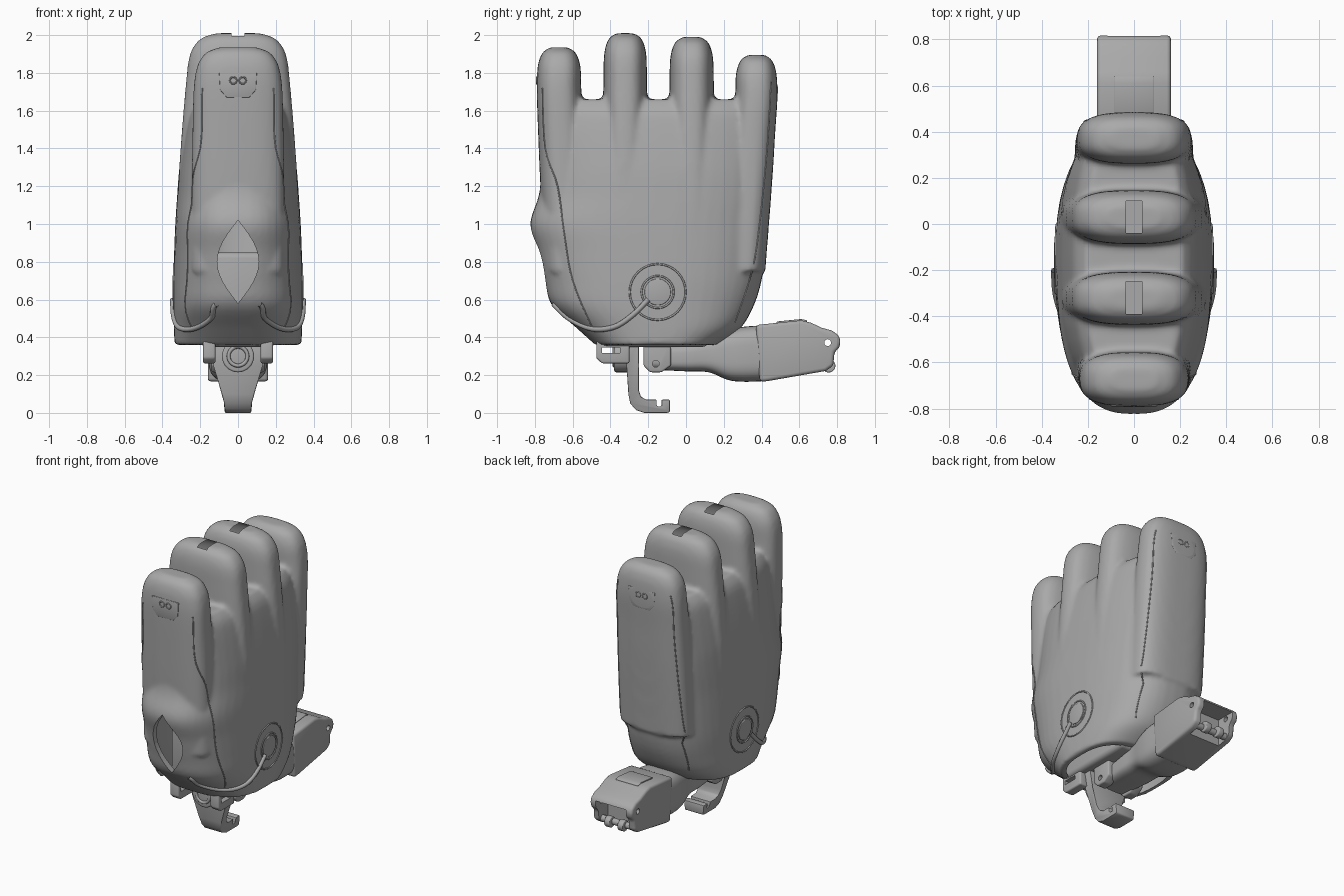
import bpy, bmesh, math
from mathutils import Vector

if "Cube" in bpy.data.objects:
    bpy.data.objects.remove(bpy.data.objects["Cube"])

grey = bpy.data.materials.new("mid_grey")
grey.use_nodes = True
grey.diffuse_color = (0.4, 0.4, 0.4, 1)
grey.node_tree.nodes["Principled BSDF"].inputs["Base Color"].default_value = (0.4, 0.4, 0.4, 1)


def finish(name, bm):
    bmesh.ops.recalc_face_normals(bm, faces=bm.faces[:])
    me = bpy.data.meshes.new(name)
    bm.to_mesh(me)
    bm.free()
    ob = bpy.data.objects.new(name, me)
    bpy.context.collection.objects.link(ob)
    me.materials.append(grey)
    return ob


def activate(ob):
    bpy.ops.object.select_all(action='DESELECT')
    ob.select_set(True)
    bpy.context.view_layer.objects.active = ob


def smooth(ob, angle=35):
    activate(ob)
    bpy.ops.object.shade_smooth_by_angle(angle=math.radians(angle))


def modify(ob, kind, **settings):
    activate(ob)
    mod = ob.modifiers.new(kind.lower(), kind)
    for k, v in settings.items():
        setattr(mod, k, v)
    bpy.ops.object.modifier_apply(modifier=mod.name)


def cut(ob, cutter):
    modify(ob, 'BOOLEAN', operation='DIFFERENCE', solver='EXACT', object=cutter)
    bpy.data.objects.remove(cutter)


def spline(rows, n=5):
    """Smooth resampling of a list of number tuples."""
    out = []
    for i in range(len(rows) - 1):
        p = [rows[max(0, min(len(rows) - 1, i + k))] for k in (-1, 0, 1, 2)]
        for j in range(n):
            t = j / n
            out.append(tuple(0.5 * (2*b + (c-a)*t + (2*a-5*b+4*c-d)*t*t + (3*b-a-3*c+d)*t**3)
                             for a, b, c, d in zip(*p)))
    return out + [tuple(rows[-1])]


def loft(name, rings, n=2.6, axis='z', seg=48):
    """Rings are (position, centre, half_width_x, half_depth) along an axis."""
    bm = bmesh.new()
    loops = []
    for pos, c, hx, hd in rings:
        loop = []
        for i in range(seg):
            a = 2 * math.pi * i / seg
            u = hx * math.copysign(abs(math.cos(a)) ** (2 / n), math.cos(a))
            v = c + hd * math.copysign(abs(math.sin(a)) ** (2 / n), math.sin(a))
            loop.append(bm.verts.new((u, v, pos) if axis == 'z' else (u, pos, v)))
        loops.append(loop)
    for a, b in zip(loops, loops[1:]):
        for i in range(seg):
            j = (i + 1) % seg
            bm.faces.new((a[i], a[j], b[j], b[i]))
    bm.faces.new(loops[0])
    bm.faces.new(loops[-1])
    return finish(name, bm)


def prism(name, pts, a, b, axis='x', bevel=0.0):
    """Outline in (y, z) extruded along x, or in (x, z) extruded along y."""
    bm = bmesh.new()
    ends = [[bm.verts.new((h, p, q) if axis == 'x' else (p, h, q)) for p, q in pts] for h in (a, b)]
    bm.faces.new(ends[0])
    bm.faces.new(ends[1])
    for i in range(len(pts)):
        j = (i + 1) % len(pts)
        bm.faces.new((ends[0][i], ends[0][j], ends[1][j], ends[1][i]))
    ob = finish(name, bm)
    if bevel:
        modify(ob, 'BEVEL', width=bevel, segments=3, limit_method='ANGLE')
    return ob


def box(name, x0, x1, y0, y1, z0, z1, bevel=0.0):
    return prism(name, [(y0, z0), (y1, z0), (y1, z1), (y0, z1)], x0, x1, bevel=bevel)


def disc_pts(u, v, r, n=32):
    return [(u + r * math.cos(2*math.pi*i/n), v + r * math.sin(2*math.pi*i/n)) for i in range(n)]


def tube(name, pts, r, closed=False):
    cu = bpy.data.curves.new(name, 'CURVE')
    cu.dimensions = '3D'
    cu.bevel_depth, cu.bevel_resolution = r, 2
    sp = cu.splines.new('POLY')
    sp.points.add(len(pts) - 1)
    for p, q in zip(sp.points, pts):
        p.co = (*q, 1)
    sp.use_cyclic_u = closed
    cu.materials.append(grey)
    ob = bpy.data.objects.new(name, cu)
    bpy.context.collection.objects.link(ob)
    activate(ob)
    bpy.ops.object.convert(target='MESH')


# Shell of the hand: (z, front y, back y, half width)
outline = [(0.36, -0.48, 0.17, 0.335), (0.45, -0.58, 0.29, 0.34), (0.57, -0.71, 0.36, 0.342),
           (0.70, -0.75, 0.40, 0.342), (0.85, -0.785, 0.42, 0.338), (1.0, -0.825, 0.435, 0.332),
           (1.15, -0.78, 0.45, 0.322), (1.3, -0.765, 0.455, 0.31), (1.5, -0.765, 0.46, 0.28),
           (1.6, -0.75, 0.45, 0.255), (1.66, -0.72, 0.42, 0.21)]


def rings(rows, wall=0.0):
    return [(z, (f + b) / 2, w - wall, (b - f) / 2 - wall) for z, f, b, w in rows]


shell = loft("hand_shell", spline(rings(outline)))

# Four fingers: centre y, half depth, half width, top, lean at the root, flare at the root
fingers = [(-0.672, 0.118, 0.235, 1.935, 0.05, 1.05), (-0.322, 0.115, 0.272, 2.01, 0.0, 1.2),
           (0.03, 0.117, 0.272, 1.99, 0.0, 1.2), (0.372, 0.112, 0.245, 1.895, -0.07, 1.05)]
parts = [shell]
for yc, hy, hx, top, lean, flare in fingers:
    rows = [(0.75, yc + lean, hx * flare, hy * 1.05), (1.2, yc + lean * 0.5, hx * (1 + (flare - 1) * 0.8), hy * 1.05),
            (1.5, yc + lean * 0.2, hx * (1 + (flare - 1) * 0.45), hy * 1.03), (top - 0.23, yc, hx, hy),
            (top - 0.13, yc, hx * 0.95, hy * 0.98), (top - 0.07, yc, hx * 0.86, hy * 0.9),
            (top - 0.025, yc, hx * 0.7, hy * 0.72), (top, yc, hx * 0.42, hy * 0.4)]
    parts.append(loft("finger", spline(rows), n=2.8))
activate(shell)
for p in parts:
    p.select_set(True)
bpy.ops.object.join()
modify(shell, 'REMESH', mode='VOXEL', voxel_size=0.014)
modify(shell, 'SMOOTH', factor=0.5, iterations=5)

# Hollow palm, front almond opening and fingertip slots
cut(shell, loft("palm_cavity", rings([(0.3, -0.48, 0.17, 0.335)] + outline[:7], 0.035)))
lens = [(0.11 * math.sin(math.pi * i / 12), 0.58 + 0.44 * i / 12) for i in range(13)]
lens += [(-x, z) for x, z in lens[-2:0:-1]]
cut(shell, prism("opening_cutter", lens, -0.95, -0.6, 'y'))
for y, z in ((-0.32, 1.95), (0.03, 1.93)):
    cut(shell, box("slot_cutter", -0.035, 0.035, y - 0.07, y + 0.07, z, 2.1))
shell.data.materials.clear()
shell.data.materials.append(grey)
smooth(shell, 50)
bpy.context.view_layer.update()


def on_side(pts, side, lift=0.0):
    """Project (y, z) points onto one side of the shell."""
    out = []
    for y, z in pts:
        hit, loc, _, _ = shell.ray_cast(Vector((side, y, z)), Vector((-side, 0, 0)))
        if hit and loc.x * side > 0:
            out.append(loc + Vector((side * lift, 0, 0)))
    return out


# Side straps, round pivots and panel seams on both sides
strap = spline([(-0.70, 0.575), (-0.62, 0.50), (-0.5, 0.445), (-0.38, 0.455), (-0.28, 0.52), (-0.2, 0.60)])
front_seam = spline([(-0.76, 1.72), (-0.745, 1.4), (-0.68, 1.2), (-0.645, 0.95), (-0.6, 0.7), (-0.5, 0.46)])
back_seam = spline([(0.45, 1.75), (0.43, 1.4), (0.39, 1.0), (0.35, 0.75), (0.26, 0.48)])
for side, label in ((1, "left"), (-1, "right")):
    tube(label + "_strap", on_side(strap, side, 0.004), 0.014)
    tube(label + "_front_seam", on_side(front_seam, side), 0.004)
    tube(label + "_back_seam", on_side(back_seam, side), 0.004)
    for r in (0.148, 0.085):
        tube(label + "_pivot_ring", on_side(disc_pts(-0.15, 0.64, r), side), 0.005, True)
    smooth(prism(label + "_pivot", disc_pts(-0.15, 0.64, 0.07), side * 0.3, side * 0.347, bevel=0.004))

# Finger pads with paired screw rims on the end fingers
for name, y, z0, z1, d in (("front_pad", -0.786, 1.67, 1.80, -1), ("back_pad", 0.478, 1.62, 1.75, 1)):
    pad = [(-0.1, z1), (-0.095, z0 + 0.04), (-0.06, z0), (0.06, z0), (0.095, z0 + 0.04), (0.1, z1)]
    smooth(prism(name, pad, y - d * 0.03, y + d * 0.004, 'y', 0.003))
    for s in (-1, 1):
        tube(name + "_screw", [(x, y + d * 0.004, z) for x, z in disc_pts(s * 0.025, z1 - 0.04, 0.018, 16)], 0.004, True)

# Inner palm core carrying the mechanism
smooth(box("palm_core", -0.2, 0.2, -0.45, 0.12, 0.35, 0.85, 0.03))

# Thumb base sleeve
sleeve = spline([(-0.2, 0.29, 0.10, 0.06), (0.0, 0.295, 0.12, 0.075), (0.12, 0.305, 0.125, 0.09),
                 (0.22, 0.305, 0.145, 0.13), (0.3, 0.31, 0.155, 0.145), (0.40, 0.315, 0.156, 0.148)])
smooth(loft("thumb_sleeve", sleeve, n=3.5, axis='y'))

# Thumb end with an open clevis
tip = [(0.39, 0.165), (0.43, 0.168), (0.74, 0.222), (0.78, 0.25), (0.785, 0.32), (0.81, 0.345), (0.82, 0.375),
       (0.81, 0.41), (0.77, 0.437), (0.72, 0.45), (0.66, 0.478), (0.61, 0.49), (0.37, 0.465)]
thumb = prism("thumb_end", tip, -0.16, 0.16, bevel=0.02)
cut(thumb, box("clevis_cutter", -0.115, 0.115, 0.68, 0.9, 0.19, 0.395))
cut(thumb, prism("pin_hole_cutter", disc_pts(0.75, 0.372, 0.018, 20), -0.3, 0.3))
smooth(thumb)
smooth(prism("thumb_top_plate", [(0.48, 0.45), (0.64, 0.45), (0.64, 0.49), (0.61, 0.497), (0.48, 0.484)], -0.085, 0.085, bevel=0.004))
smooth(prism("thumb_crossbar", disc_pts(0.74, 0.25, 0.022, 20), -0.14, 0.14))
for s in (-1, 1):
    smooth(prism("thumb_knuckle", disc_pts(0.755, 0.25, 0.036, 24), s * 0.03, s * 0.07, bevel=0.005))

# Tapered hook under the palm
hook_pts = [(-0.315, 0.37), (-0.25, 0.37), (-0.25, 0.25), (-0.25, 0.12), (-0.238, 0.085), (-0.21, 0.07),
            (-0.155, 0.07), (-0.155, 0.035), (-0.13, 0.035), (-0.13, 0.07), (-0.085, 0.07), (-0.085, 0.005),
            (-0.1, 0.0), (-0.22, 0.0), (-0.265, 0.015), (-0.295, 0.05), (-0.305, 0.1), (-0.315, 0.25)]
hook = prism("hook", hook_pts, -1, 1)
for v in hook.data.vertices:
    v.co.x *= 0.07 + 0.08 * max(0.0, min(1.0, (v.co.z - 0.05) / 0.25))
modify(hook, 'BEVEL', width=0.006, segments=2, limit_method='ANGLE')
smooth(hook)

# Linkage lugs beside the hook
clip = [(-0.475, 0.38), (-0.475, 0.29), (-0.445, 0.262), (-0.3, 0.262), (-0.3, 0.38)]
lug = [(-0.225, 0.38), (-0.225, 0.25), (-0.19, 0.215), (-0.13, 0.215), (-0.08, 0.25), (-0.08, 0.38)]
for s, label in ((1, "left"), (-1, "right")):
    c = prism(label + "_clip", clip, s * 0.12, s * 0.185, bevel=0.01)
    cut(c, box("clip_slot_cutter", -0.3, 0.3, -0.445, -0.35, 0.318, 0.345))
    smooth(c)
    j = prism(label + "_joint_lug", lug, s * 0.07, s * 0.14, bevel=0.01)
    cut(j, prism("joint_hole_cutter", disc_pts(-0.16, 0.26, 0.018, 20), -0.3, 0.3))
    smooth(j)
smooth(prism("joint_hub", disc_pts(0, 0.3, 0.085), -0.38, -0.25, 'y', 0.01))
tube("hub_ring", [(x, -0.38, z) for x, z in disc_pts(0, 0.3, 0.05)], 0.01, True)
